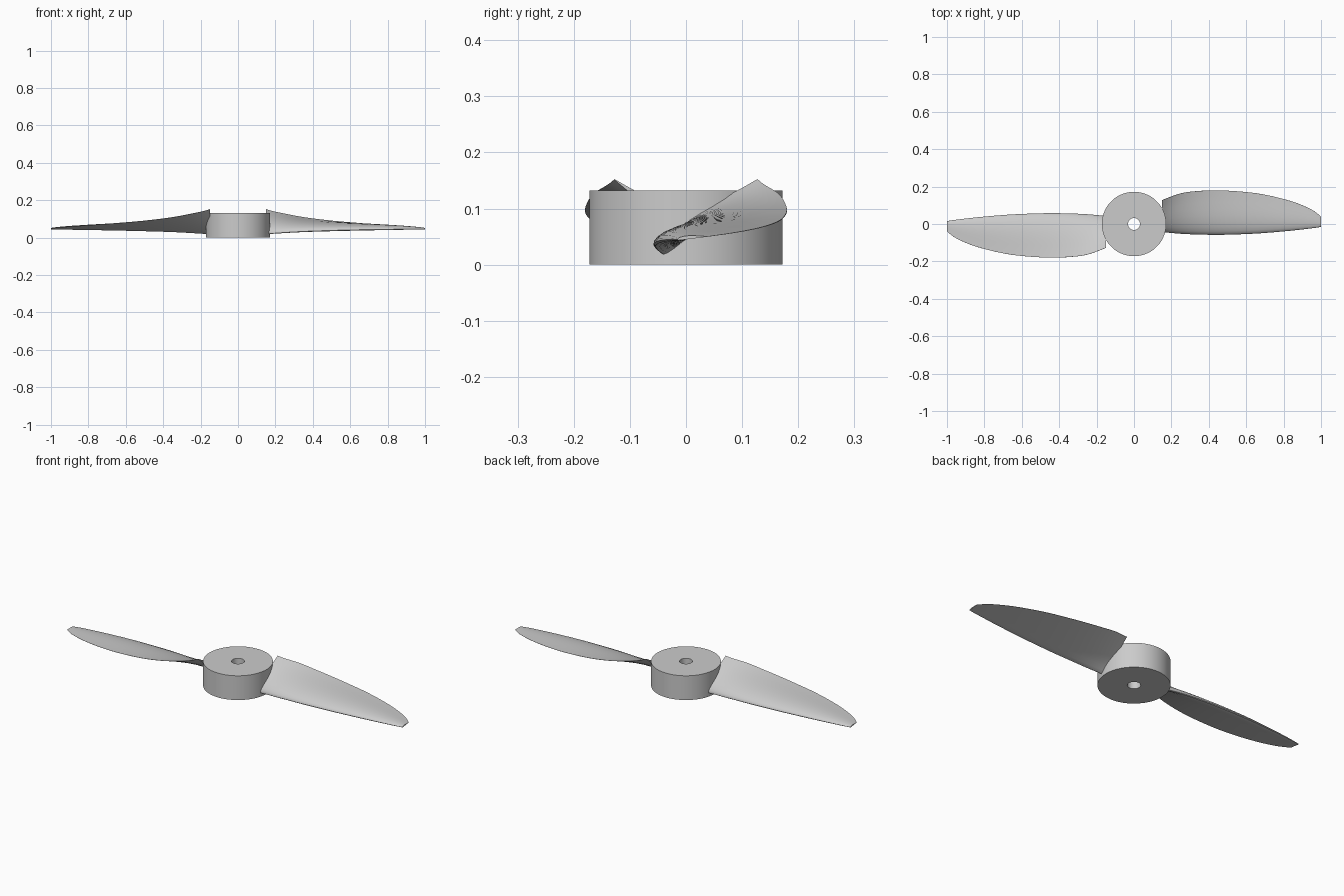
import bpy, bmesh, math

if "Cube" in bpy.data.objects:
    bpy.data.objects.remove(bpy.data.objects["Cube"])

# Blade stations: x, leading edge y, trailing edge y
STATIONS = [(0.15, -0.038, 0.128), (0.25, -0.049, 0.164), (0.35, -0.054, 0.177),
            (0.45, -0.056, 0.180), (0.55, -0.054, 0.175), (0.65, -0.050, 0.165),
            (0.75, -0.043, 0.146), (0.85, -0.034, 0.119), (0.93, -0.025, 0.087),
            (0.97, -0.020, 0.064), (1.0, -0.015, 0.040)]
# Airfoil as fractions of the chord: position, lower height, upper height
FOIL = [(0.0, 0.03, 0.03), (0.01, 0.012, 0.05), (0.04, 0.002, 0.073), (0.1, -0.002, 0.095),
        (0.2, 0.0, 0.11), (0.32, 0.0, 0.112), (0.46, 0.0, 0.1), (0.6, 0.0, 0.079),
        (0.74, 0.0, 0.053), (0.88, 0.0, 0.026), (1.0, 0.0, 0.005)]
PITCH, AXIS_Z = 0.125, 0.045


def catmull(pts, steps):
    out = []
    for i in range(len(pts) - 1):
        a, b, c, d = (pts[max(i - 1, 0)], pts[i], pts[i + 1], pts[min(i + 2, len(pts) - 1)])
        for k in range(steps):
            t = k / steps
            out.append(tuple(0.5 * (2 * q + (r - p) * t + (2 * p - 5 * q + 4 * r - s) * t * t
                                    + (3 * q - p - 3 * r + s) * t ** 3)
                             for p, q, r, s in zip(a, b, c, d)))
    return out + [pts[-1]]


def finish(bm, name):
    bmesh.ops.recalc_face_normals(bm, faces=bm.faces[:])
    mesh = bpy.data.meshes.new(name)
    bm.to_mesh(mesh)
    bm.free()
    ob = bpy.data.objects.new(name, mesh)
    bpy.context.collection.objects.link(ob)
    bpy.ops.object.select_all(action='DESELECT')
    ob.select_set(True)
    bpy.context.view_layer.objects.active = ob
    bpy.ops.object.shade_smooth_by_angle(angle=math.radians(35))
    return ob


def bridge(bm, rings, close_loop=False):
    pairs = list(zip(rings, rings[1:])) + ([(rings[-1], rings[0])] if close_loop else [])
    for r0, r1 in pairs:
        n = len(r0)
        for i in range(n):
            bm.faces.new((r0[i], r0[(i + 1) % n], r1[(i + 1) % n], r1[i]))


def make_blade(name, turn):
    loop = [(f, up) for f, lo, up in FOIL] + [(f, lo) for f, lo, up in FOIL[:0:-1]]
    bm = bmesh.new()
    rings = []
    for x, lead, trail in catmull(STATIONS, 4):
        slope = PITCH / x
        norm = math.hypot(1, slope)
        chord = (trail - lead) * norm
        ring = []
        for f, h in loop:
            y = lead + f * (trail - lead)
            off = h * chord / norm
            ring.append(bm.verts.new((x * turn, (y - off * slope) * turn,
                                      AXIS_Z + y * slope + off)))
        rings.append(ring)
    bridge(bm, rings)
    bm.faces.new(rings[0])
    bm.faces.new(rings[-1])
    return finish(bm, name)


# Hub: thick disc with a shaft hole
bm = bmesh.new()
N = 96
rings = [[bm.verts.new((r * math.cos(2 * math.pi * i / N), r * math.sin(2 * math.pi * i / N), z))
          for i in range(N)]
         for r, z in ((0.172, 0), (0.172, 0.132), (0.032, 0.132), (0.032, 0))]
bridge(bm, rings, close_loop=True)
finish(bm, "hub")

# Two twisted blades, half a turn apart
make_blade("right_blade", 1)
make_blade("left_blade", -1)
